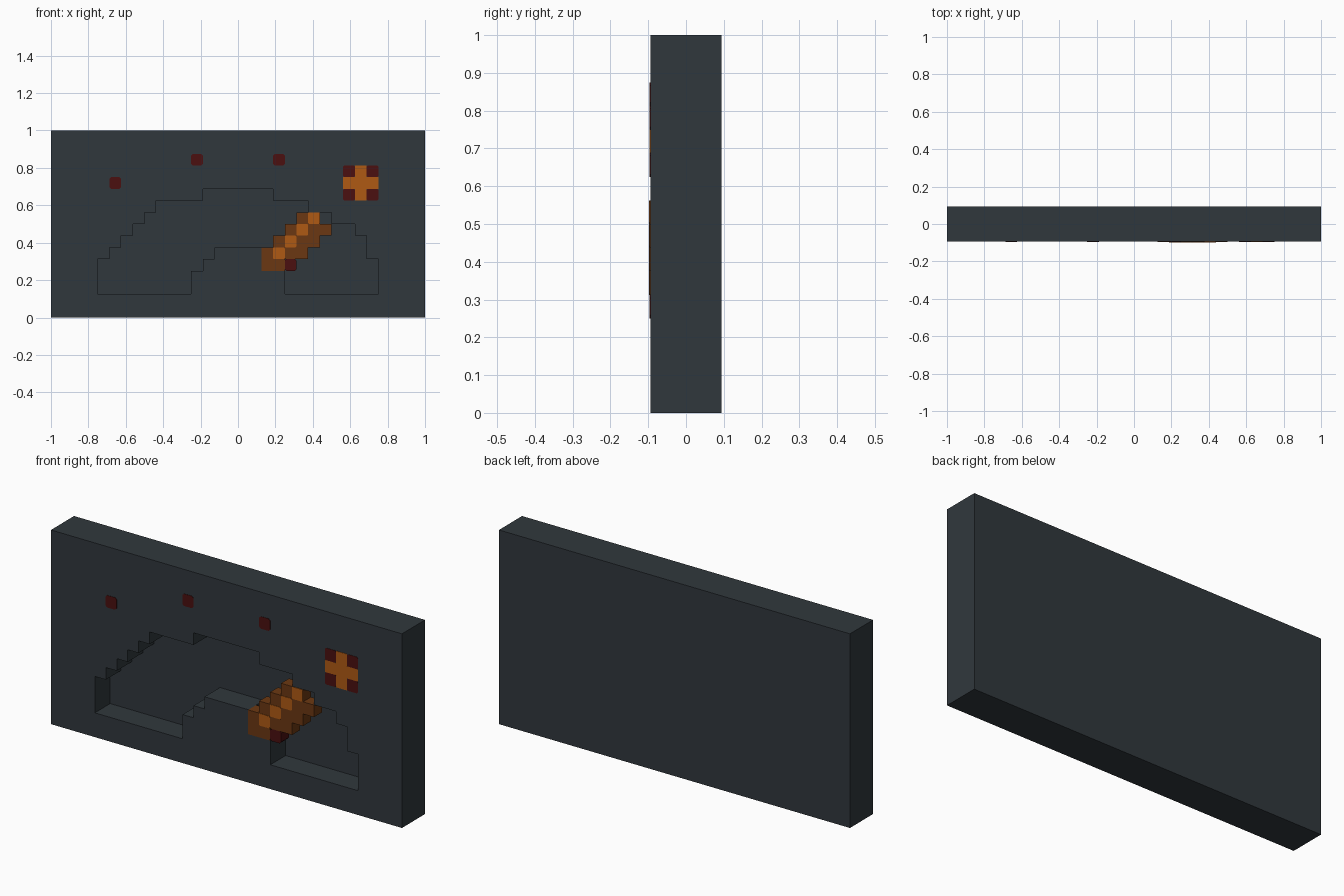
import bpy, bmesh

CELL = 1 / 16            # everything sits on a square grid of this size
FRONT, BACK = -0.094, 0.094
LIFT = 0.002             # inlays stand this far proud of the slab

if "Cube" in bpy.data.objects:
    bpy.data.objects.remove(bpy.data.objects["Cube"], do_unlink=True)


def material(name, rgb):
    m = bpy.data.materials.new(name)
    m.use_nodes = True
    m.diffuse_color = (*rgb, 1)
    bsdf = m.node_tree.nodes["Principled BSDF"]
    bsdf.inputs["Base Color"].default_value = (*rgb, 1)
    bsdf.inputs["Roughness"].default_value = 0.9
    return m


slate = material("slate grey", (0.030, 0.039, 0.046))
orange = material("bright orange", (0.43, 0.102, 0.007))
brown = material("burnt brown", (0.148, 0.039, 0.006))
red = material("dark red", (0.069, 0.005, 0.005))


def prisms(name, outlines, y0, y1, mat):
    """One object made of outlines (grid units, x and z) extruded along y."""
    bm = bmesh.new()
    for pts in outlines:
        face = bm.faces.new([bm.verts.new((x * CELL, y0, z * CELL)) for x, z in pts])
        ext = bmesh.ops.extrude_face_region(bm, geom=[face])["geom"]
        moved = [v for v in ext if isinstance(v, bmesh.types.BMVert)]
        bmesh.ops.translate(bm, verts=moved, vec=(0, y1 - y0, 0))
    bmesh.ops.recalc_face_normals(bm, faces=bm.faces)
    mesh = bpy.data.meshes.new(name)
    bm.to_mesh(mesh)
    bm.free()
    mesh.materials.append(mat)
    ob = bpy.data.objects.new(name, mesh)
    bpy.context.collection.objects.link(ob)
    return ob


def rounded_cell(x, z, c=0.14):
    """Outline of one grid cell with clipped corners."""
    return [(x + c, z), (x + 1 - c, z), (x + 1, z + c), (x + 1, z + 1 - c),
            (x + 1 - c, z + 1), (x + c, z + 1), (x, z + 1 - c), (x, z + c)]


# Slab with a stepped arch sunk two cells deep into its front
slab = prisms("slab", [[(-16, 0), (16, 0), (16, 16), (-16, 16)]], FRONT, BACK, slate)
arch = [(-12, 2), (-4, 2), (-4, 4), (-3, 4), (-3, 5), (-2, 5), (-2, 6),
        (2, 6), (2, 5), (3, 5), (3, 4), (4, 4), (4, 2), (12, 2),
        (12, 5), (11, 5), (11, 7), (10, 7), (10, 8), (8, 8), (8, 9), (6, 9),
        (6, 10), (3, 10), (3, 11), (-3, 11), (-3, 10), (-7, 10), (-7, 9),
        (-8, 9), (-8, 8), (-9, 8), (-9, 7), (-10, 7), (-10, 6), (-11, 6),
        (-11, 5), (-12, 5)]
cutter = prisms("arch_cutter", [arch], FRONT - 0.1, FRONT + 2 * CELL, slate)
cutter.hide_render = True
cut = slab.modifiers.new("arch_recess", "BOOLEAN")
cut.operation, cut.solver, cut.object = "DIFFERENCE", "EXACT", cutter
bpy.context.view_layer.objects.active = slab
bpy.ops.object.modifier_apply(modifier=cut.name)
bpy.data.objects.remove(cutter, do_unlink=True)

# Diagonal stepped bar across the arch, with a bright streak
bar = [(2, 4), (4, 4), (4, 5), (6, 5), (6, 6), (7, 6), (7, 7), (8, 7), (8, 8),
       (7, 8), (7, 9), (5, 9), (5, 8), (4, 8), (4, 7), (3, 7), (3, 6), (2, 6)]
prisms("diagonal_bar", [bar], FRONT - LIFT, FRONT + CELL, brown)
prisms("bar_streak", [rounded_cell(i, i + 2, 0.08) for i in range(3, 7)],
       FRONT - 2 * LIFT, FRONT, orange)
prisms("bar_foot", [rounded_cell(4, 4)], FRONT - LIFT, FRONT + CELL, red)

# Cross-shaped inlay with red corners
cross = [(10, 10), (11, 10), (11, 11), (12, 11), (12, 12), (11, 12),
         (11, 13), (10, 13), (10, 12), (9, 12), (9, 11), (10, 11)]
prisms("cross_inlay", [cross], FRONT - LIFT, FRONT + LIFT, orange)
prisms("cross_corners", [rounded_cell(x, z, 0.1) for x in (9, 11) for z in (10, 12)],
       FRONT - LIFT, FRONT + LIFT, red)

# Loose dots along the top
prisms("dots", [rounded_cell(x, z) for x, z in ((-11, 11), (-4, 13), (3, 13))],
       FRONT - LIFT, FRONT + LIFT, red)
